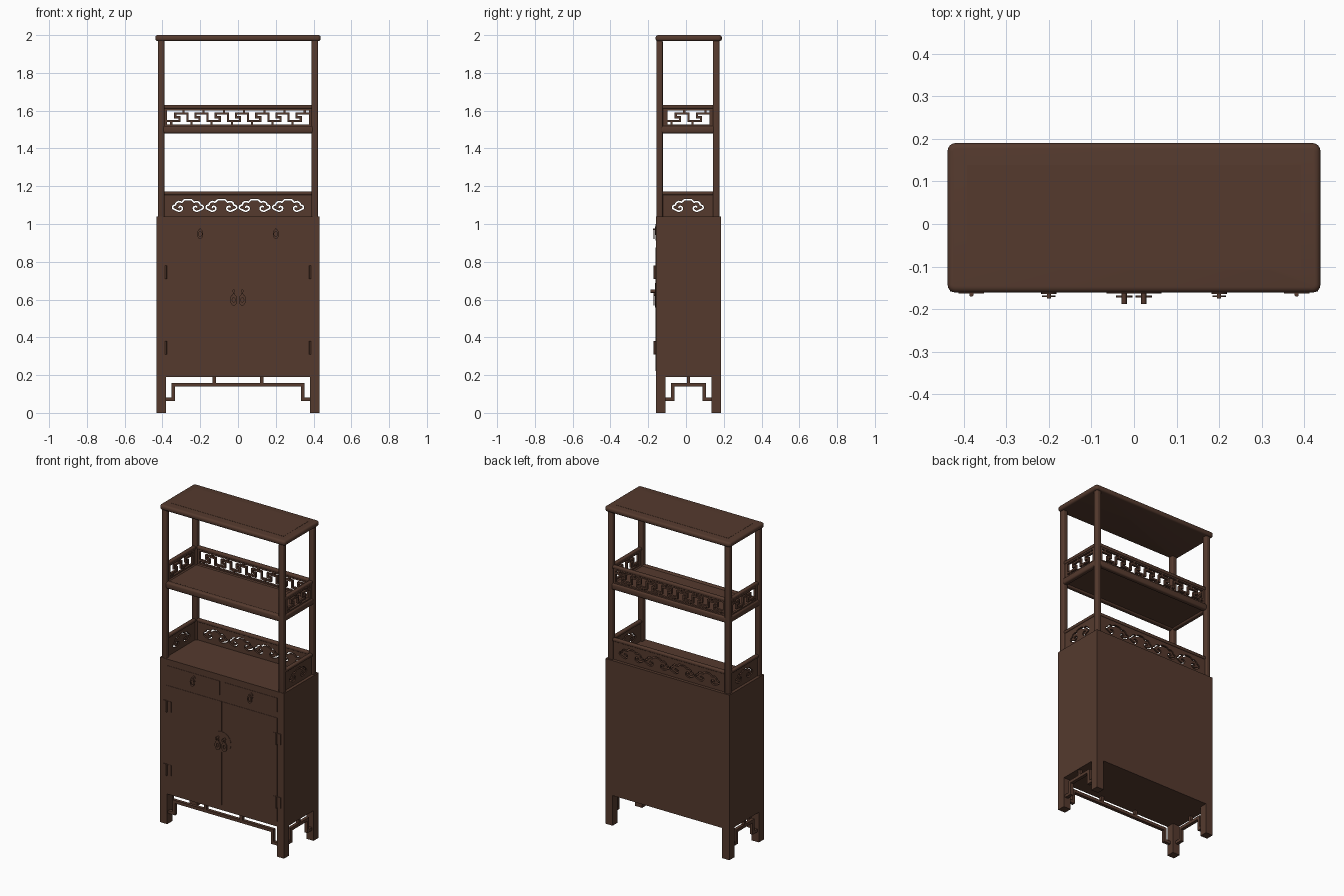
import bpy, bmesh, math
from mathutils import Vector, Matrix

if "Cube" in bpy.data.objects:
    bpy.data.objects.remove(bpy.data.objects["Cube"])

wood = bpy.data.materials.new("dark_brown_wood")
wood.diffuse_color = (0.09, 0.042, 0.027, 1)
wood.use_nodes = True
wood.node_tree.nodes["Principled BSDF"].inputs["Base Color"].default_value = wood.diffuse_color

CY = 0.013                 # depth centre of the cabinet
FRONT, BACK = -0.159, 0.185


def add_mesh(name, bm, smooth=False):
    bmesh.ops.recalc_face_normals(bm, faces=bm.faces)
    me = bpy.data.meshes.new(name)
    bm.to_mesh(me)
    bm.free()
    ob = bpy.data.objects.new(name, me)
    me.materials.append(wood)
    bpy.context.collection.objects.link(ob)
    if smooth:
        bpy.ops.object.select_all(action='DESELECT')
        ob.select_set(True)
        bpy.context.view_layer.objects.active = ob
        bpy.ops.object.shade_smooth_by_angle(angle=math.radians(35))
    return ob


def add_box(bm, x0, x1, y0, y1, z0, z1):
    m = Matrix.Translation(((x0 + x1) / 2, (y0 + y1) / 2, (z0 + z1) / 2))
    m = m @ Matrix.Diagonal((abs(x1 - x0), abs(y1 - y0), abs(z1 - z0), 1))
    bmesh.ops.create_cube(bm, size=1, matrix=m)


def box(name, x0, x1, y0, y1, z0, z1, bevel=0, segs=3):
    bm = bmesh.new()
    add_box(bm, x0, x1, y0, y1, z0, z1)
    if bevel:
        bmesh.ops.bevel(bm, geom=bm.edges[:], offset=bevel, segments=segs,
                        profile=0.5, affect='EDGES')
    return add_mesh(name, bm, bevel > 0)


def wall_bars(name, bars, axis, pos, thick):
    """Bars (u0, u1, z0, z1) in a wall facing y (axis 'y') or x (axis 'x')."""
    bm = bmesh.new()
    a, b = pos - thick / 2, pos + thick / 2
    for u0, u1, z0, z1 in bars:
        if axis == 'y':
            add_box(bm, u0, u1, a, b, z0, z1)
        else:
            add_box(bm, a, b, CY + u0, CY + u1, z0, z1)
    return add_mesh(name, bm)


def disc(name, x, z, y0, y1, rx, rz, hole=0):
    """Round plate, knob or ring lying against the front."""
    bm = bmesh.new()
    n = 24
    rows = []
    for y, s in ((y0, 1), (y1, 1), (y1, hole), (y0, hole)):
        rows.append([bm.verts.new((x + rx * s * math.cos(t * math.tau / n), y,
                                   z + rz * s * math.sin(t * math.tau / n)))
                     for t in range(n)] if s else None)
    rings = [r for r in rows if r]
    pairs = list(zip(rings, rings[1:] + rings[:1])) if hole else [(rings[0], rings[1])]
    for p, q in pairs:
        for i in range(n):
            j = (i + 1) % n
            bm.faces.new((p[i], p[j], q[j], q[i]))
    if not hole:
        bm.faces.new(rings[0])
        bm.faces.new(rings[1])
    return add_mesh(name, bm, True)


# cabinet body and legs
box("cabinet_body", -0.432, 0.432, FRONT, BACK, 0.19, 1.04)
for sx in (-1, 1):
    for tag, y0, y1 in (("front", FRONT, FRONT + 0.05), ("back", BACK - 0.05, BACK)):
        box(tag + "_leg", sx * 0.382, sx * 0.432, y0, y1, 0, 0.19)


# stepped openwork aprons under the front and both sides
def apron_bars(inner, drop, struts):
    bars = [(-drop, drop, 0.139, 0.158)]
    for s in (-1, 1):
        bars.append((*sorted((s * drop, s * (drop - 0.018))), 0.064, 0.139))
        bars.append((*sorted((s * drop, s * inner)), 0.064, 0.082))
    bars += [(u - 0.009, u + 0.009, 0.158, 0.19) for u in struts]
    return bars


wall_bars("front_apron", apron_bars(0.385, 0.352, (-0.125, 0.125)), 'y', FRONT + 0.02, 0.02)
for s in (-1, 1):
    wall_bars("side_apron", apron_bars(0.124, 0.092, (0,)), 'x', s * 0.412, 0.02)

# doors and drawers, almost flush with the front
for s in (-1, 1):
    box("door", s * 0.001, s * 0.385, FRONT - 0.002, FRONT + 0.01, 0.223, 0.875)
    box("drawer_front", s * 0.015, s * 0.385, FRONT - 0.002, FRONT + 0.01, 0.912, 1.0)
    # hinges
    for z in (0.345, 0.745):
        box("hinge_plate", s * 0.352, s * 0.412, FRONT - 0.004, FRONT, z - 0.034, z + 0.034)
        bm = bmesh.new()
        bmesh.ops.create_cone(bm, cap_ends=True, segments=12, radius1=0.005, radius2=0.005,
                              depth=0.072,
                              matrix=Matrix.Translation((s * 0.382, FRONT - 0.007, z)))
        add_mesh("hinge_barrel", bm, True)
    # drawer pulls
    disc("drawer_pull_plate", s * 0.2, 0.965, FRONT - 0.005, FRONT, 0.018, 0.022)
    disc("drawer_pull_knob", s * 0.2, 0.972, FRONT - 0.016, FRONT, 0.005, 0.005)
    disc("drawer_pull_drop", s * 0.2, 0.947, FRONT - 0.013, FRONT - 0.009, 0.016, 0.026, 0.55)
    # door pulls
    disc("door_pull_knob", s * 0.023, 0.645, FRONT - 0.029, FRONT, 0.006, 0.009)
    disc("door_pull_drop", s * 0.023, 0.598, FRONT - 0.014, FRONT - 0.009, 0.019, 0.03, 0.4)
    disc("door_pull_stem", s * 0.023, 0.628, FRONT - 0.014, FRONT, 0.005, 0.008)
disc("round_lock_plate", 0, 0.622, FRONT - 0.004, FRONT, 0.065, 0.065)

# upright posts
for x in (-0.407, 0.407):
    for y in (-0.14, 0.16):
        box("post", x - 0.017, x + 0.017, y - 0.017, y + 0.017, 1.03, 1.975, 0.008)

# top board with sunken panel
bm = bmesh.new()
add_box(bm, -0.438, 0.438, -0.161, 0.19, 1.968, 2.0)
bmesh.ops.bevel(bm, geom=[e for e in bm.edges if abs(e.verts[0].co.z - e.verts[1].co.z) > 0.01],
                offset=0.018, segments=4, profile=0.5, affect='EDGES')
rim = [e for e in bm.edges if abs(e.verts[0].co.z - e.verts[1].co.z) < 0.001]
bmesh.ops.bevel(bm, geom=rim, offset=0.013, segments=4, profile=0.5, affect='EDGES')
add_mesh("top_board", bm, True)
bm = bmesh.new()
add_box(bm, -0.392, 0.392, -0.107, 0.139, 1.99, 2.001)
add_mesh("top_panel", bm)

# middle shelf
box("shelf_board", -0.4, 0.4, -0.138, 0.158, 1.49, 1.515)
for y in (-0.14, 0.16):
    box("shelf_rail", -0.4, 0.4, y - 0.016, y + 0.016, 1.48, 1.52, 0.01)
for x in (-0.407, 0.407):
    box("shelf_side_rail", x - 0.016, x + 0.016, -0.135, 0.155, 1.48, 1.52, 0.01)

# gallery rails above both shelves, open at the front
for z0, z1 in ((1.154, 1.173), (1.611, 1.631)):
    box("back_gallery_rail", -0.4, 0.4, 0.148, 0.172, z0, z1, 0.006)
    for x in (-0.407, 0.407):
        box("side_gallery_rail", x - 0.012, x + 0.012, -0.135, 0.155, z0, z1, 0.006)


# meander fretwork
def fret_bars(half, inner, units):
    zb, zt, t = 1.528, 1.602, 0.0055
    p, h = 2 * inner / units, zt - zb
    bars = [(-half, half, 1.51, zb), (-half, half, zt, 1.62),
            (-half, -inner, zb, zt), (inner, half, zb, zt)]
    path = [(0, .22), (.6, .22), (.6, .5), (.4, .5), (.4, .78), (1, .78), (1, .22)]
    for k in range(units):
        pts = [(-inner + (k + u) * p, zb + v * h) for u, v in path]
        if k == units - 1:
            pts.pop()
        for (a, b), (c, d) in zip(pts, pts[1:]):
            bars.append((min(a, c) - t, max(a, c) + t, min(b, d) - t, max(b, d) + t))
        for u, v0, v1 in ((.2, 0, .22), (.8, .78, 1)):
            x = -inner + (k + u) * p
            bars.append((x - t, x + t, zb + v0 * h, zb + v1 * h))
    return bars


wall_bars("back_fretwork", fret_bars(0.395, 0.375, 7), 'y', 0.16, 0.014)
for x in (-0.407, 0.407):
    wall_bars("side_fretwork", fret_bars(0.135, 0.112, 2), 'x', x, 0.014)


# cloud-scroll panels: a flat board pierced by scroll-shaped slots
def cloud_slot():
    half = [(0, .031), (.02, .029), (.032, .018), (.048, .021), (.062, .013), (.066, .003),
            (.078, -.002), (.080, -.015), (.066, -.023), (.048, -.030), (.032, -.024),
            (.030, -.010), (.043, -.005), (.049, -.013)]
    ctrl = [Vector((-x, y)) for x, y in reversed(half[1:])] + [Vector(q) for q in half]
    ctrl = [2 * ctrl[0] - ctrl[1]] + ctrl + [2 * ctrl[-1] - ctrl[-2]]
    pts = []
    for a, b, c, d in zip(ctrl, ctrl[1:], ctrl[2:], ctrl[3:]):
        for i in range(4):
            t = i / 4
            pts.append(0.5 * (2 * b + (c - a) * t + (2 * a - 5 * b + 4 * c - d) * t * t
                              + (3 * b - a - 3 * c + d) * t ** 3))
    left, right = [], []
    for i, q in enumerate(pts):
        tan = (pts[min(i + 1, len(pts) - 1)] - pts[max(i - 1, 0)]).normalized()
        nrm = Vector((-tan.y, tan.x)) * 0.0042
        left.append(q + nrm)
        right.append(q - nrm)
    return left + right[::-1]


def cloud_panel(name, half, centres, loc, turn):
    cu = bpy.data.curves.new(name + "_outline", 'CURVE')
    cu.dimensions = '2D'
    cu.fill_mode = 'BOTH'
    cu.extrude = 0.006
    loops = [[Vector(q) for q in ((-half, -.058), (half, -.058), (half, .062), (-half, .062))]]
    loops += [[q + Vector((c, 0)) for q in cloud_slot()] for c in centres]
    for loop in loops:
        sp = cu.splines.new('POLY')
        sp.points.add(len(loop) - 1)
        for pt, q in zip(sp.points, loop):
            pt.co = (q.x, q.y, 0, 1)
        sp.use_cyclic_u = True
    tmp = bpy.data.objects.new(name + "_outline", cu)
    bpy.context.collection.objects.link(tmp)
    deps = bpy.context.evaluated_depsgraph_get()
    me = bpy.data.meshes.new_from_object(tmp.evaluated_get(deps))
    bpy.data.objects.remove(tmp)
    me.materials.clear()
    me.materials.append(wood)
    ob = bpy.data.objects.new(name, me)
    ob.location = loc
    ob.rotation_euler = (math.pi / 2, 0, turn)
    bpy.context.collection.objects.link(ob)


cloud_panel("back_cloud_panel", 0.395, (-0.265, -0.088, 0.088, 0.265), (0, 0.16, 1.098), 0)
for x in (-0.407, 0.407):
    cloud_panel("side_cloud_panel", 0.138, (0,), (x, CY - 0.003, 1.098), math.pi / 2)
